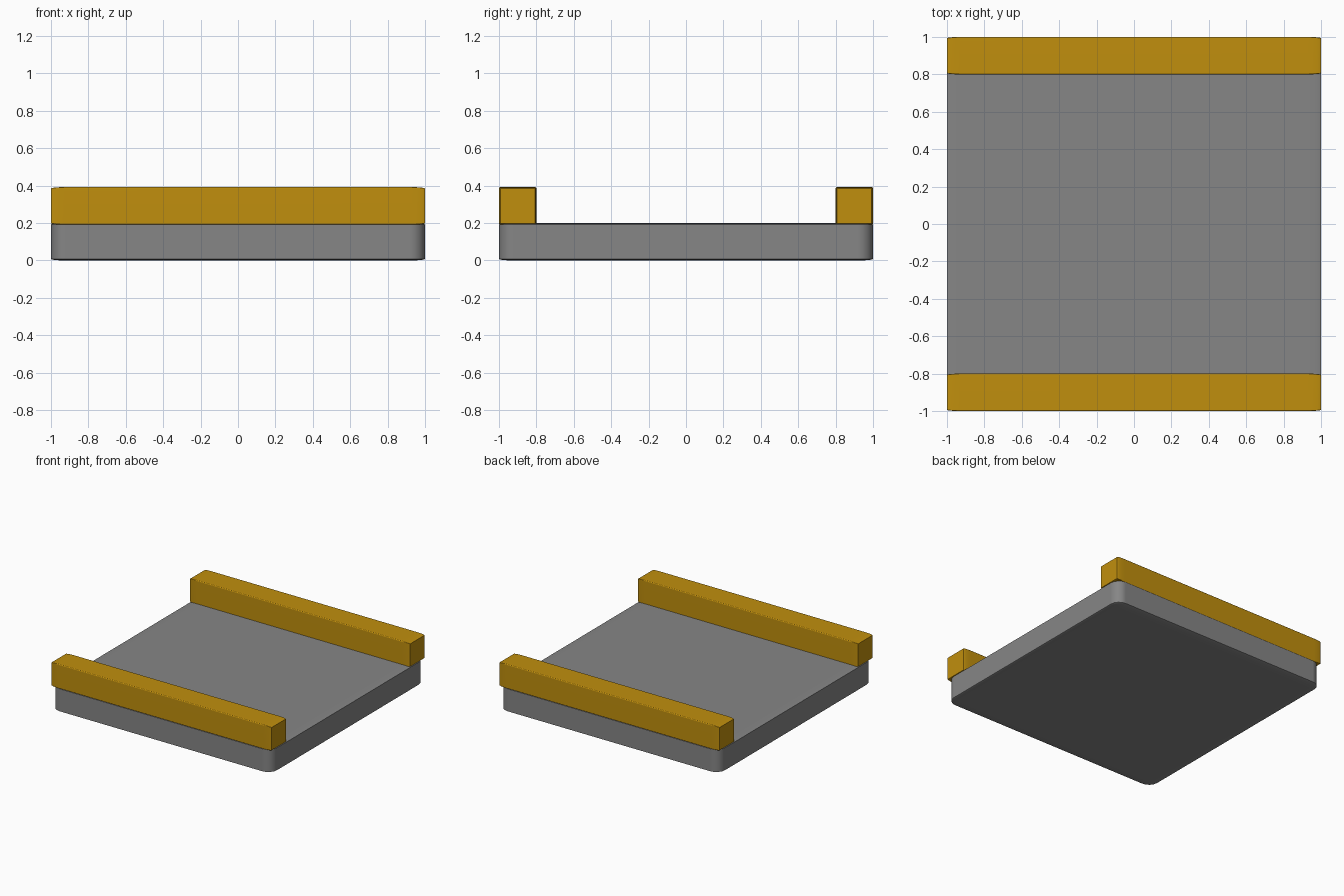
import bpy, bmesh
from mathutils import Vector

if "Cube" in bpy.data.objects:
    bpy.data.objects.remove(bpy.data.objects["Cube"])


def material(name, colour):
    mat = bpy.data.materials.new(name)
    mat.diffuse_color = (*colour, 1)
    mat.use_nodes = True
    mat.node_tree.nodes["Principled BSDF"].inputs["Base Color"].default_value = mat.diffuse_color
    return mat


def soft_block(name, size, centre, radius, mat):
    # Rounded 2-unit cube, stretched to size so the rounding stretches with it
    bm = bmesh.new()
    bmesh.ops.create_cube(bm, size=2)
    bmesh.ops.bevel(bm, geom=bm.edges[:], offset=radius, segments=4,
                    profile=0.5, affect='EDGES')
    bmesh.ops.scale(bm, vec=Vector(size) / 2, verts=bm.verts)
    bmesh.ops.translate(bm, vec=Vector(centre), verts=bm.verts)
    mesh = bpy.data.meshes.new(name)
    bm.to_mesh(mesh)
    bm.free()
    mesh.materials.append(mat)
    ob = bpy.data.objects.new(name, mesh)
    bpy.context.collection.objects.link(ob)
    bpy.ops.object.select_all(action='DESELECT')
    ob.select_set(True)
    bpy.context.view_layer.objects.active = ob
    bpy.ops.object.shade_smooth_by_angle()
    # Keep the large faces looking flat
    weighted = ob.modifiers.new("flat_faces", 'WEIGHTED_NORMAL')
    weighted.keep_sharp = True
    return ob


grey = material("dark_grey", (0.238, 0.238, 0.238))
gold = material("gold", (0.53, 0.275, 0.004))

# Base slab
soft_block("base_slab", (2, 2, 0.2), (0, 0, 0.1), 0.08, grey)

# Rails along the front and back edges
for name, side in (("front_rail", -1), ("back_rail", 1)):
    soft_block(name, (2, 0.2, 0.2), (0, side * 0.9, 0.292), 0.07, gold)
